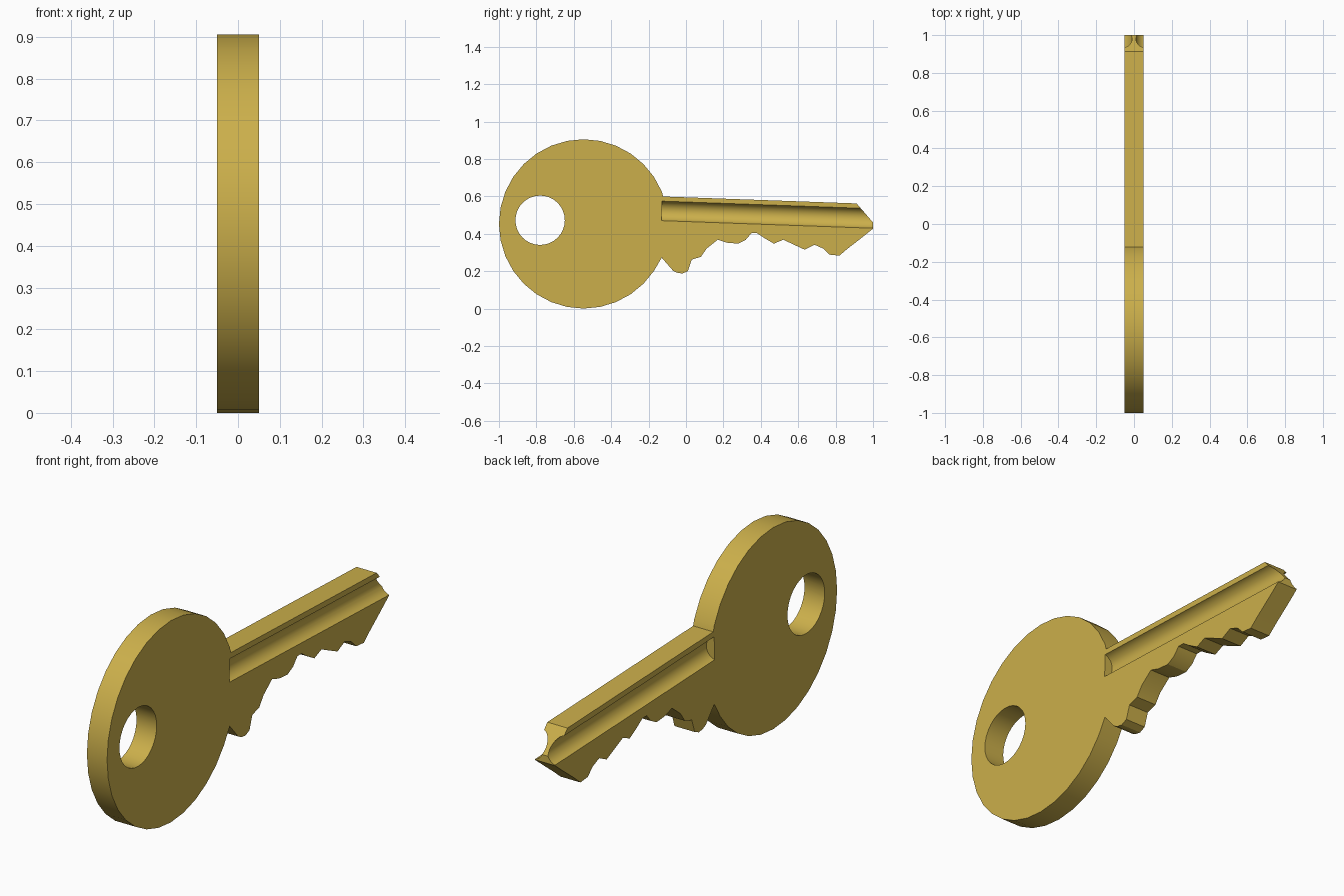
import bpy, bmesh, math
from mathutils import Matrix, Vector

if "Cube" in bpy.data.objects:
    bpy.data.objects.remove(bpy.data.objects["Cube"])

HALF = 0.05                       # half thickness of the key
BOW_Y, BOW_Z, BOW_R = -0.5475, 0.4525, 0.4525


def bm_object(name, bm):
    bmesh.ops.recalc_face_normals(bm, faces=bm.faces[:])
    mesh = bpy.data.meshes.new(name)
    bm.to_mesh(mesh)
    bm.free()
    obj = bpy.data.objects.new(name, mesh)
    bpy.context.collection.objects.link(obj)
    return obj


def rod(name, start, end, radius, sides):
    """Cylinder between two points, used as a cutter."""
    a, b = Vector(start), Vector(end)
    axis = b - a
    bm = bmesh.new()
    bmesh.ops.create_cone(
        bm, cap_ends=True, segments=sides, radius1=radius, radius2=radius,
        depth=axis.length,
        matrix=Matrix.Translation((a + b) / 2) @ axis.to_track_quat('Z', 'Y').to_matrix().to_4x4())
    obj = bm_object(name, bm)
    obj.hide_render = True
    return obj


# Outline (y, z): round bow, then the toothed edge, tip and back of the blade
outline = [(BOW_Y + BOW_R * math.cos(k * math.tau / 32),
            BOW_Z + BOW_R * math.sin(k * math.tau / 32)) for k in range(2, 30)]
outline += [
    (-0.13, 0.272), (-0.07, 0.203), (-0.05, 0.192), (-0.02, 0.187), (0.01, 0.20),
    (0.03, 0.261), (0.08, 0.277), (0.11, 0.32), (0.17, 0.368), (0.22, 0.352),
    (0.28, 0.347), (0.32, 0.368), (0.35, 0.403), (0.38, 0.403), (0.415, 0.379),
    (0.47, 0.347), (0.52, 0.368), (0.634, 0.315), (0.687, 0.341), (0.735, 0.32),
    (0.767, 0.288), (0.82, 0.283), (0.864, 0.32), (0.94, 0.379), (1.0, 0.427),
    (1.0, 0.46), (0.912, 0.562), (-0.122, 0.599)]

# Key body
bm = bmesh.new()
face = bm.faces.new([bm.verts.new((-HALF, y, z)) for y, z in outline])
ext = bmesh.ops.extrude_face_region(bm, geom=[face])
bmesh.ops.translate(bm, vec=(2 * HALF, 0, 0),
                    verts=[v for v in ext['geom'] if isinstance(v, bmesh.types.BMVert)])
key = bm_object("key", bm)

# Keyring hole and one groove along each side of the blade
cutters = [rod("ring_hole_cutter", (-0.2, -0.78, 0.472), (0.2, -0.78, 0.472), 0.132, 32)]
for side in (-1, 1):
    x = side * (HALF + 0.0145)
    cutters.append(rod("groove_cutter", (x, -0.13, 0.522), (x, 1.1, 0.478), 0.0545, 32))

bpy.context.view_layer.objects.active = key
key.select_set(True)
for cutter in cutters:
    mod = key.modifiers.new("cut", 'BOOLEAN')
    mod.operation = 'DIFFERENCE'
    mod.solver = 'EXACT'
    mod.object = cutter
    bpy.ops.object.modifier_apply(modifier=mod.name)
    bpy.data.objects.remove(cutter)

# Brass finish
brass = bpy.data.materials.new("brass")
brass.diffuse_color = (0.60, 0.43, 0.07, 1)
brass.use_nodes = True
brass.node_tree.nodes["Principled BSDF"].inputs["Base Color"].default_value = brass.diffuse_color
key.data.materials.clear()
key.data.materials.append(brass)
bpy.ops.object.select_all(action='DESELECT')
key.select_set(True)
bpy.ops.object.shade_smooth_by_angle(angle=math.radians(30))
